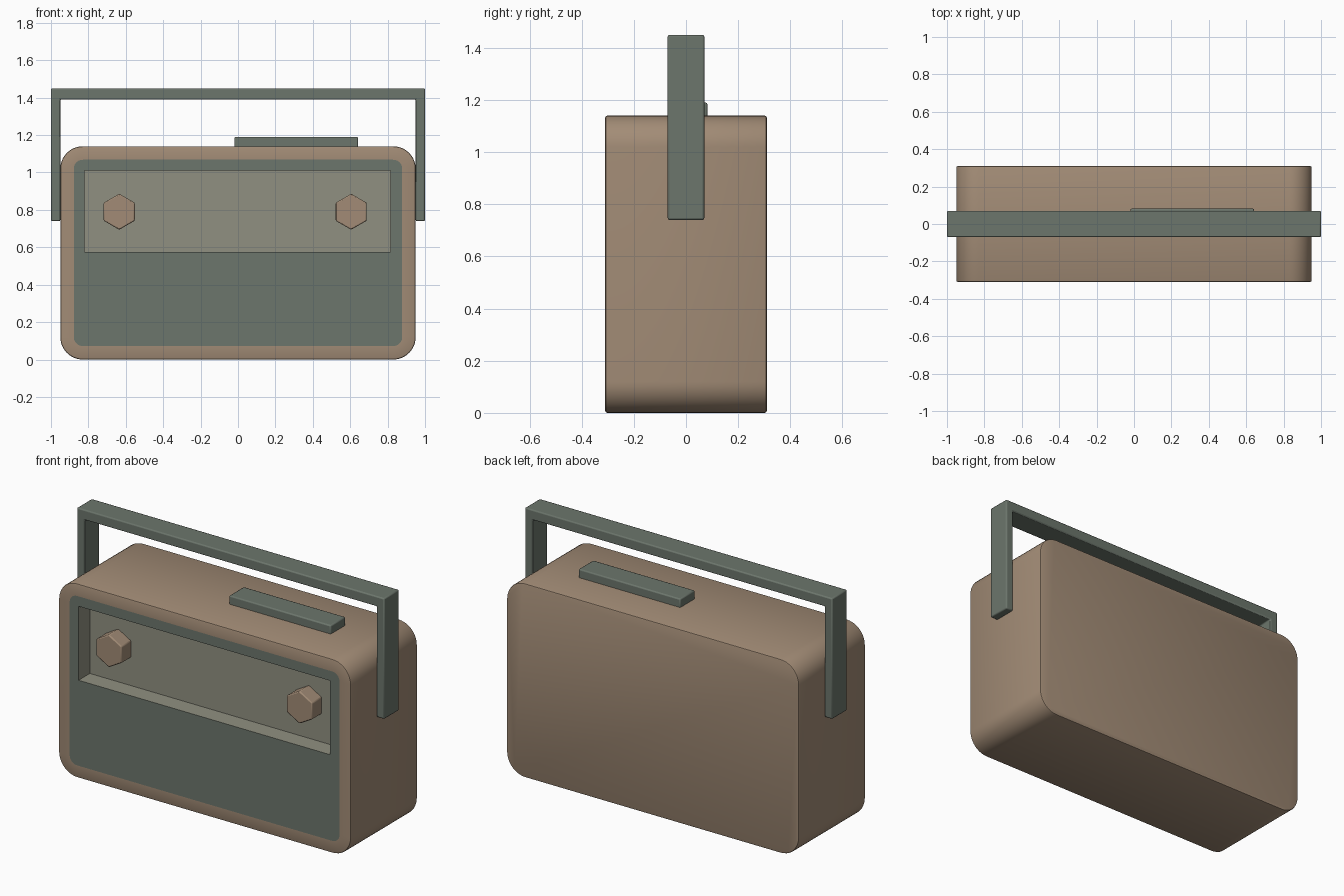
import bpy, bmesh
from math import cos, sin, pi, radians
from mathutils import Matrix

if "Cube" in bpy.data.objects:
    bpy.data.objects.remove(bpy.data.objects["Cube"])


def material(name, rgb):
    m = bpy.data.materials.new(name)
    m.diffuse_color = (*rgb, 1)
    m.use_nodes = True
    m.node_tree.nodes["Principled BSDF"].inputs["Base Color"].default_value = m.diffuse_color
    return m


TAN = material("tan_shell", (0.36, 0.26, 0.18))
GREEN = material("grey_green", (0.15, 0.18, 0.15))
PALE = material("pale_dial", (0.28, 0.28, 0.22))


def add_object(name, bm, mats, bevel=0.0):
    bmesh.ops.recalc_face_normals(bm, faces=bm.faces)
    me = bpy.data.meshes.new(name)
    bm.to_mesh(me)
    bm.free()
    ob = bpy.data.objects.new(name, me)
    bpy.context.collection.objects.link(ob)
    for m in mats:
        me.materials.append(m)
    if bevel:
        mod = ob.modifiers.new("soft_edges", 'BEVEL')
        mod.width, mod.segments = bevel, 2
        mod.limit_method, mod.angle_limit = 'ANGLE', radians(35)
    return ob


def smooth(ob):
    bpy.ops.object.select_all(action='DESELECT')
    ob.select_set(True)
    bpy.context.view_layer.objects.active = ob
    bpy.ops.object.shade_smooth_by_angle(angle=radians(35))


def prism(points, y0, y1):
    """Extrude an x-z outline from y0 to y1."""
    bm = bmesh.new()
    face = bm.faces.new([bm.verts.new((x, y0, z)) for x, z in points])
    ext = bmesh.ops.extrude_face_region(bm, geom=[face], use_keep_orig=True)
    moved = [g for g in ext["geom"] if isinstance(g, bmesh.types.BMVert)]
    bmesh.ops.translate(bm, verts=moved, vec=(0, y1 - y0, 0))
    return bm


def rect(x0, x1, z0, z1):
    return [(x0, z0), (x1, z0), (x1, z1), (x0, z1)]


def rounded_rect(x0, x1, z0, z1, r, n=10):
    corners = [(x1 - r, z0 + r, -pi / 2), (x1 - r, z1 - r, 0),
               (x0 + r, z1 - r, pi / 2), (x0 + r, z0 + r, pi)]
    return [(cx + r * cos(a + i * pi / 2 / n), cz + r * sin(a + i * pi / 2 / n))
            for cx, cz, a in corners for i in range(n + 1)]


# Shell: rounded slab, rims softened, front inset as the green panel
bm = prism(rounded_rect(-0.95, 0.95, 0, 1.14, 0.12), -0.31, 0.31)
bmesh.ops.recalc_face_normals(bm, faces=bm.faces)
rims = [e for e in bm.edges if abs(e.verts[0].co.y - e.verts[1].co.y) < 1e-5]
bmesh.ops.bevel(bm, geom=rims, offset=0.008, segments=2, profile=0.5, affect='EDGES')
bm.normal_update()
front = min(bm.faces, key=lambda f: f.calc_center_median().y)
bmesh.ops.inset_region(bm, faces=[front], thickness=0.064)
front.material_index = 1
shell = add_object("radio_shell", bm, [TAN, GREEN])

# Dial recess cut into the front panel
cutter = add_object("recess_cutter", prism(rect(-0.82, 0.815, 0.575, 1.01), -0.5, -0.205), [PALE])
cutter.hide_render = True
cut = shell.modifiers.new("dial_recess", 'BOOLEAN')
cut.object, cut.operation, cut.solver = cutter, 'DIFFERENCE', 'EXACT'
cut.material_mode = 'TRANSFER'
bpy.context.view_layer.objects.active = shell
bpy.ops.object.modifier_apply(modifier=cut.name)
bpy.data.objects.remove(cutter)
smooth(shell)

# Hexagonal knobs inside the recess
for side, x in (("left", -0.635), ("right", 0.605)):
    hexagon = [(x + 0.096 * cos(pi / 6 + i * pi / 3), 0.79 + 0.096 * sin(pi / 6 + i * pi / 3))
               for i in range(6)]
    smooth(add_object(side + "_knob", prism(hexagon, -0.295, -0.2), [TAN], 0.006))

# Carrying handle: one U-shaped strap
strap = [(-1, 0.74), (-0.95, 0.74), (-0.95, 1.39), (0.95, 1.39),
         (0.95, 0.74), (1, 0.74), (1, 1.45), (-1, 1.45)]
smooth(add_object("carry_handle", prism(strap, -0.07, 0.07), [GREEN], 0.007))

# Long push button on top
smooth(add_object("top_button", prism(rect(-0.02, 0.642, 1.12, 1.19), -0.055, 0.082), [GREEN], 0.007))
